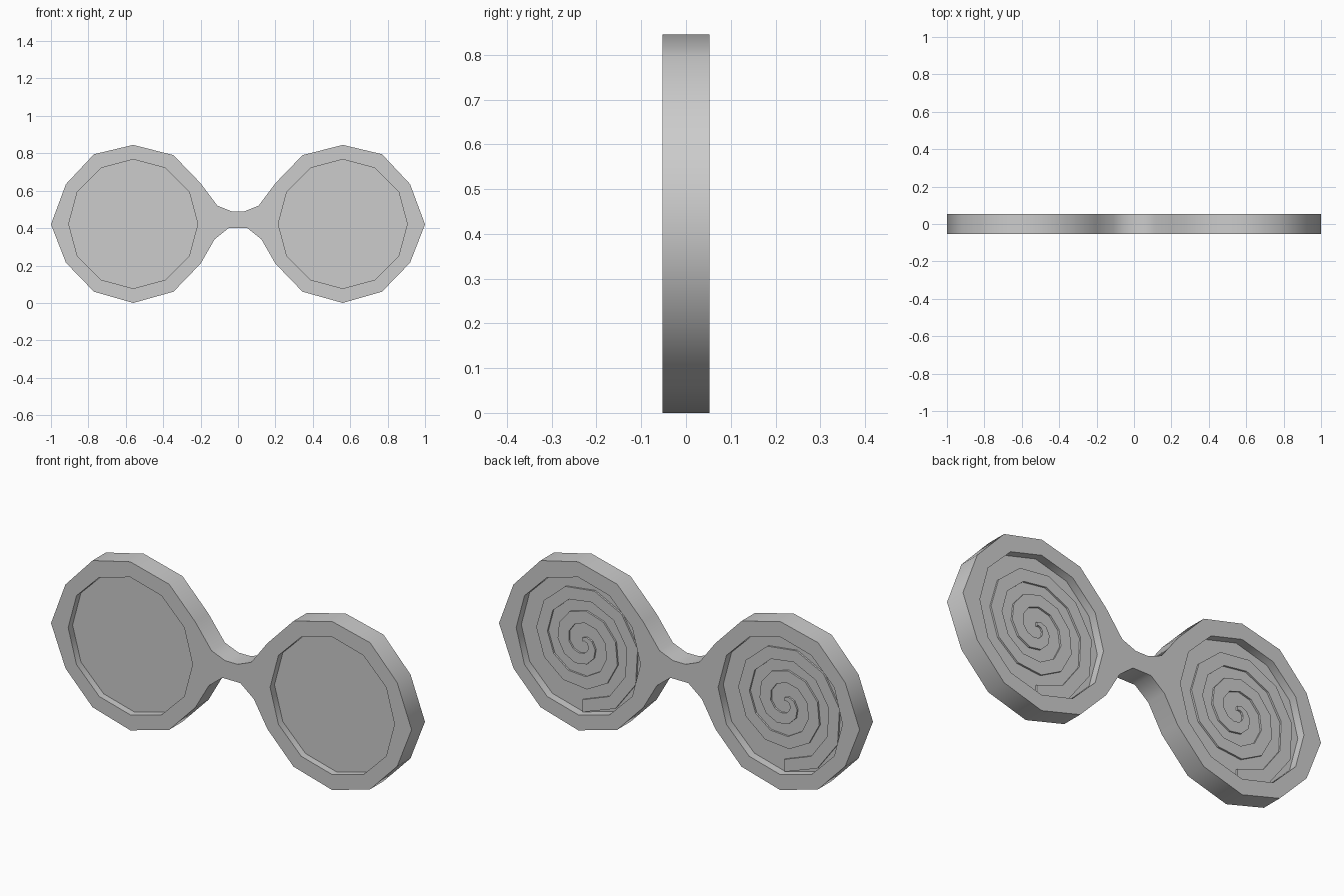
import bpy
import bmesh
from math import cos, sin, pi, radians
from mathutils import Matrix

if "Cube" in bpy.data.objects:
    bpy.data.objects.remove(bpy.data.objects["Cube"])

LENS_X, LENS_Z, HOLE_R = 0.56, 0.4225, 0.345
HALF_DEPTH = 0.053

grey = bpy.data.materials.new("light grey")
grey.use_nodes = True
colour = (0.604, 0.604, 0.604, 1)
grey.diffuse_color = colour
grey.node_tree.nodes["Principled BSDF"].inputs["Base Color"].default_value = colour


def finish(obj, angle):
    obj.data.materials.clear()
    obj.data.materials.append(grey)
    bpy.ops.object.select_all(action='DESELECT')
    obj.select_set(True)
    bpy.context.view_layer.objects.active = obj
    bpy.ops.object.shade_smooth_by_angle(angle=radians(angle))


def plate(name, loops, half_depth, y=0.0, angle=60):
    """Extruded flat shape standing upright; later loops cut holes."""
    curve = bpy.data.curves.new(name + "_profile", 'CURVE')
    curve.dimensions = '2D'
    curve.fill_mode = 'BOTH'
    curve.extrude = half_depth
    for loop in loops:
        spline = curve.splines.new('POLY')
        spline.points.add(len(loop) - 1)
        for point, (x, z) in zip(spline.points, loop):
            point.co = (x, z, 0, 1)
        spline.use_cyclic_u = True
    temp = bpy.data.objects.new(name + "_temp", curve)
    bpy.context.collection.objects.link(temp)
    graph = bpy.context.evaluated_depsgraph_get()
    mesh = bpy.data.meshes.new_from_object(temp.evaluated_get(graph))
    bpy.data.objects.remove(temp)

    bm = bmesh.new()
    bm.from_mesh(mesh)
    bmesh.ops.remove_doubles(bm, verts=bm.verts, dist=0.0001)
    bmesh.ops.transform(bm, verts=bm.verts,
                        matrix=Matrix.Translation((0, y, 0)) @ Matrix.Rotation(pi / 2, 4, 'X'))
    bmesh.ops.recalc_face_normals(bm, faces=bm.faces)
    bm.to_mesh(mesh)
    bm.free()
    obj = bpy.data.objects.new(name, mesh)
    bpy.context.collection.objects.link(obj)
    finish(obj, angle)


def ring(cx, radius):
    return [(cx + radius * cos(i * pi / 6), LENS_Z + radius * sin(i * pi / 6))
            for i in range(12)]


def spiral(cx, turns=2.5, steps=11, width=0.062):
    """Flat ribbon that winds out to the rim and ends at the bottom."""
    inner, outer = [], []
    count = int(turns * steps)
    for i in range(count + 1):
        t = i / count
        mid = 0.02 + 0.292 * t
        half = width / 2 * min(1, 0.3 + 3 * t)
        a = -pi / 2 + (1 - t) * turns * 2 * pi
        for side, r in ((inner, mid - half), (outer, mid + half)):
            side.append((cx - r * cos(a), LENS_Z + r * sin(a)))
    return outer + inner[::-1]


# Frame: both rims and the bridge as one outline with two openings
half = [(0.035, 0.49), (0.11, 0.52), (0.2, 0.64), (0.345, 0.79), (0.56, 0.845),
        (0.77, 0.795), (0.92, 0.635), (1.0, 0.42), (0.92, 0.215), (0.77, 0.06),
        (0.56, 0.0), (0.345, 0.06), (0.2, 0.21), (0.125, 0.34), (0.05, 0.4)]
outline = half + [(-x, z) for x, z in reversed(half)]
plate("frame", [outline, ring(-LENS_X, HOLE_R), ring(LENS_X, HOLE_R)], HALF_DEPTH)

# Recessed lenses, each with a raised spiral on its back
for side, cx in (("left", LENS_X), ("right", -LENS_X)):
    plate(side + "_lens", [ring(cx, HOLE_R + 0.003)], 0.015, -0.003)
    plate(side + "_spiral", [spiral(cx)], 0.005, 0.016, 30)
